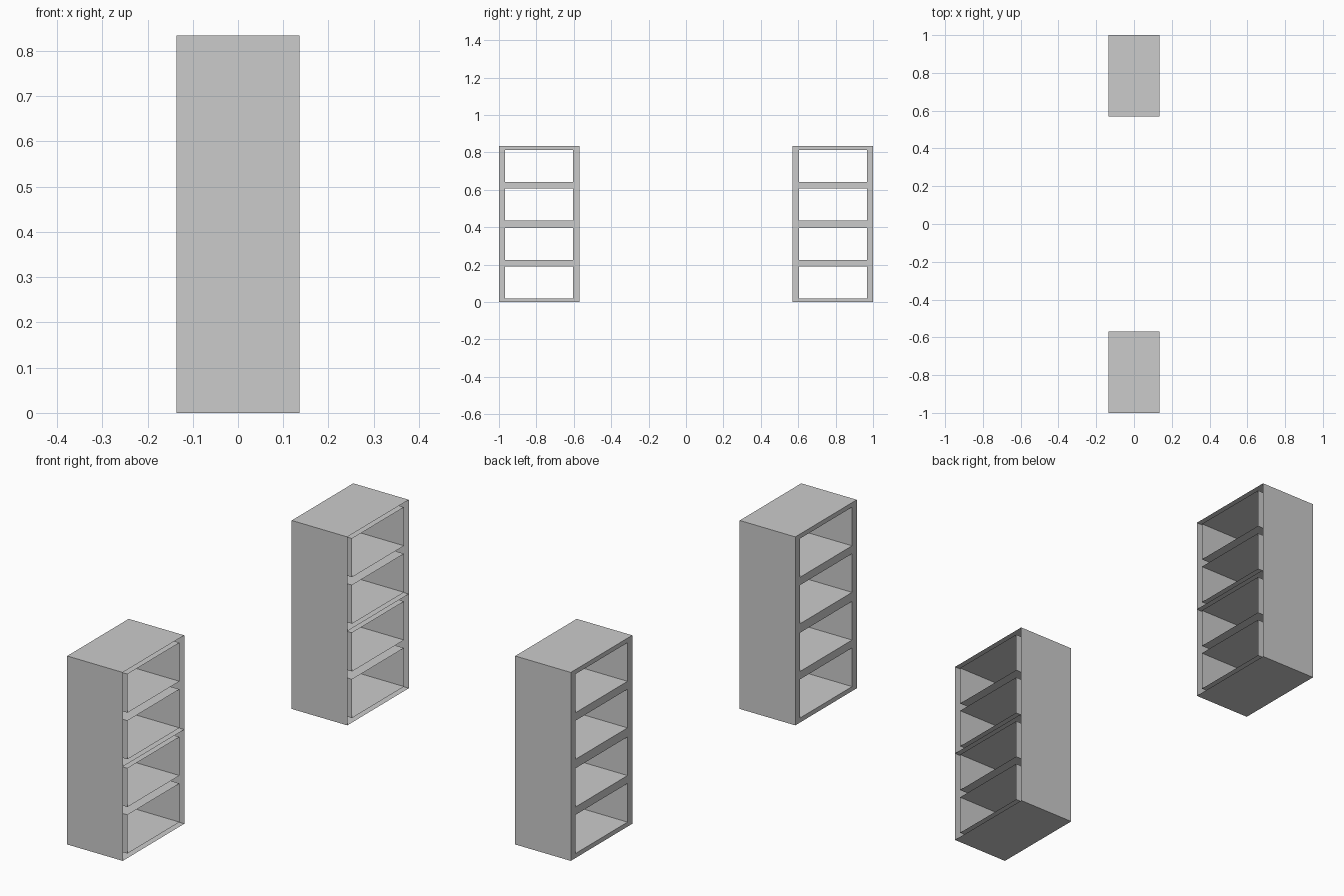
import bpy
import bmesh

if "Cube" in bpy.data.objects:
    bpy.data.objects.remove(bpy.data.objects["Cube"])

HALF_X = 0.136                                   # half depth of a case
UNIT_H = 0.417                                   # height of one stacked case
YS = [-0.215, -0.182, 0.182, 0.215]              # outer wall / opening edges
ZS = [0.0, 0.02, 0.191, 0.226, 0.397, UNIT_H]    # border, opening, rail, opening, border
CENTRE_Y = 0.785


def case_mesh():
    """Thin shell: face frame on -x with two openings, walls run back to an open +x side."""
    bm = bmesh.new()
    grid = [[bm.verts.new((-HALF_X, y, z)) for z in ZS] for y in YS]

    # face frame, leaving out the two opening cells
    frame = []
    for i in range(len(YS) - 1):
        for j in range(len(ZS) - 1):
            if i == 1 and j in (1, 3):
                continue
            frame.append(bm.faces.new((grid[i][j], grid[i][j + 1],
                                       grid[i + 1][j + 1], grid[i + 1][j])))

    # outer walls and pocket walls from every free edge
    rim = [e for e in bm.edges if e.is_boundary]
    ext = bmesh.ops.extrude_edge_only(bm, edges=rim)["geom"]
    verts = [g for g in ext if isinstance(g, bmesh.types.BMVert)]
    bmesh.ops.translate(bm, verts=verts, vec=(2 * HALF_X, 0, 0))

    # normals outward: the frame must face -x
    bmesh.ops.recalc_face_normals(bm, faces=bm.faces[:])
    bm.normal_update()
    if frame[0].normal.x > 0:
        bmesh.ops.reverse_faces(bm, faces=bm.faces[:])

    mesh = bpy.data.meshes.new("shelf_case")
    bm.to_mesh(mesh)
    bm.free()
    return mesh


# two towers, each of two stacked cases
mesh = case_mesh()
for side, y in (("front", -CENTRE_Y), ("back", CENTRE_Y)):
    for tier, z in (("lower", 0.0), ("upper", UNIT_H)):
        obj = bpy.data.objects.new(f"{side}_{tier}_shelf_case", mesh)
        obj.location = (0, y, z)
        bpy.context.collection.objects.link(obj)
